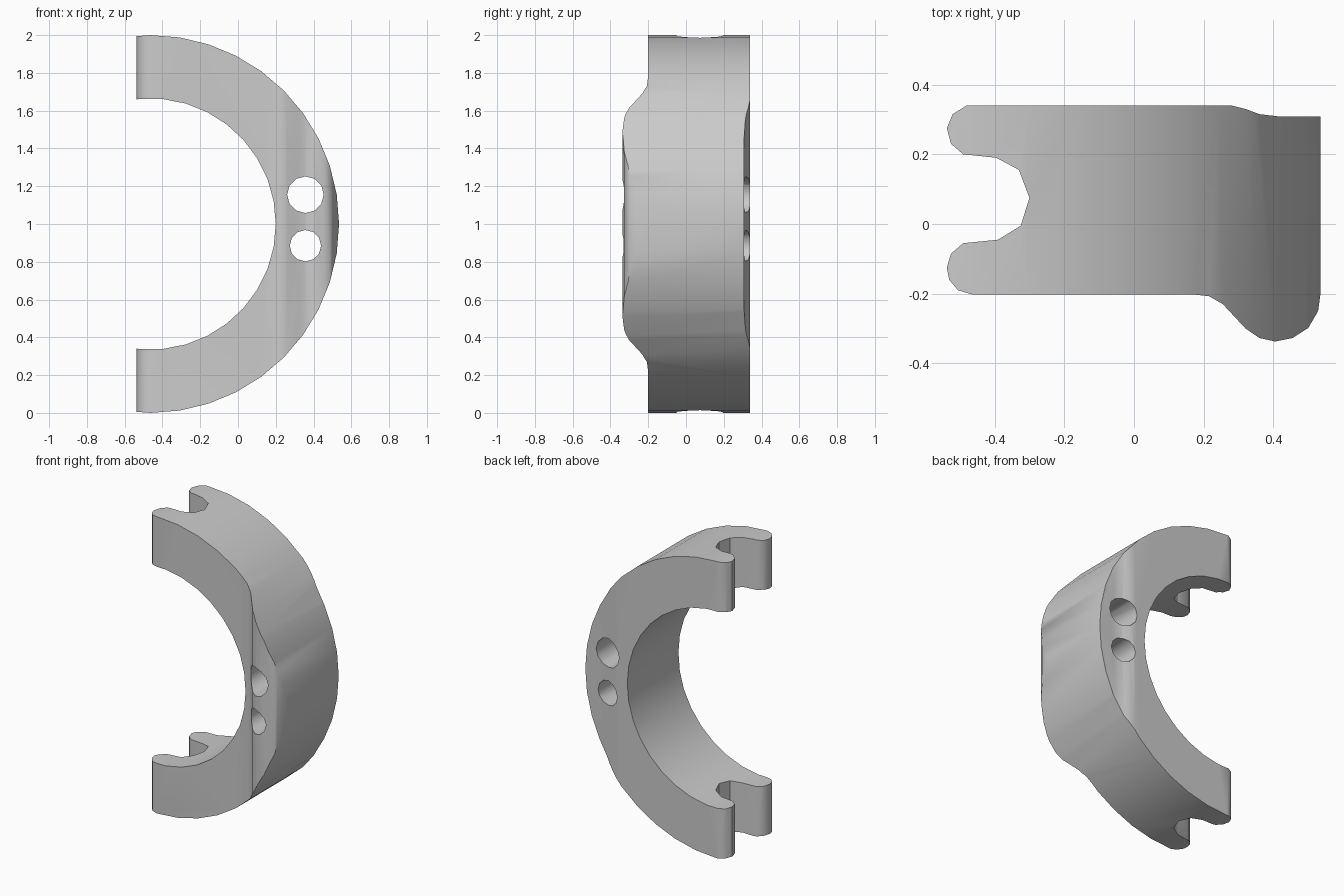
import bpy, bmesh, math
from mathutils import Vector

cube = bpy.data.objects.get("Cube")
if cube:
    bpy.data.objects.remove(cube, do_unlink=True)

grey = bpy.data.materials.new("plain_grey")
grey.use_nodes = True
colour = (0.6, 0.6, 0.6, 1)
grey.diffuse_color = colour
grey.node_tree.nodes["Principled BSDF"].inputs["Base Color"].default_value = colour


def prism(name, points, sweep):
    """Closed outline swept along a vector."""
    bm = bmesh.new()
    face = bm.faces.new([bm.verts.new(p) for p in points])
    swept = bmesh.ops.extrude_face_region(bm, geom=[face])
    verts = [g for g in swept["geom"] if isinstance(g, bmesh.types.BMVert)]
    bmesh.ops.translate(bm, verts=verts, vec=Vector(sweep))
    bmesh.ops.recalc_face_normals(bm, faces=bm.faces)
    mesh = bpy.data.meshes.new(name)
    bm.to_mesh(mesh)
    bm.free()
    mesh.materials.append(grey)
    obj = bpy.data.objects.new(name, mesh)
    bpy.context.collection.objects.link(obj)
    return obj


def arc(cx, cz, radius, start, end, steps):
    """Points of an arc in the xz plane, at the front of the cutting range."""
    angles = [math.radians(start + (end - start) * i / steps) for i in range(steps + 1)]
    return [(cx + radius * math.cos(a), -0.6, cz + radius * math.sin(a)) for a in angles]


def cut(target, tool, operation):
    mod = target.modifiers.new(operation, "BOOLEAN")
    mod.operation = operation
    mod.solver = "EXACT"
    mod.object = tool
    bpy.context.view_layer.objects.active = target
    bpy.ops.object.modifier_apply(modifier=mod.name)
    bpy.data.objects.remove(tool, do_unlink=True)


# Half ring, swept from front to back
ring = arc(-0.465, 1, 1.0, -99, 99, 22) + arc(-0.465, 1, 0.665, 105, -105, 20)
clamp = prism("half_ring_clamp", ring, (0, 1.2, 0))

# Plan outline: rounded slot on the left, bulge at the front right
outline = [
    (-0.48, 0.34), (0.28, 0.34), (0.32, 0.33), (0.36, 0.315), (0.42, 0.308), (0.6, 0.308),
    (0.6, -0.2), (0.535, -0.2), (0.528, -0.25), (0.5, -0.298), (0.455, -0.327),
    (0.405, -0.337), (0.36, -0.327), (0.32, -0.3), (0.255, -0.23), (0.215, -0.207),
    (0.17, -0.202), (-0.465, -0.202), (-0.505, -0.19), (-0.53, -0.16), (-0.537, -0.125),
    (-0.525, -0.085), (-0.49, -0.055), (-0.39, -0.045), (-0.325, -0.005),
    (-0.3, 0.075), (-0.33, 0.155), (-0.395, 0.19), (-0.49, 0.2),
    (-0.525, 0.23), (-0.537, 0.275), (-0.52, 0.315),
]
plan = prism("plan_cutter", [(x, y, -0.2) for x, y in outline], (0, 0, 2.4))
cut(clamp, plan, "INTERSECT")

# Two bolt holes
for z, radius in ((1.155, 0.097), (0.885, 0.083)):
    hole = prism("hole_cutter", arc(0.357, z, radius, 0, 330, 11), (0, 1.2, 0))
    cut(clamp, hole, "DIFFERENCE")

bpy.ops.object.select_all(action="DESELECT")
clamp.select_set(True)
bpy.context.view_layer.objects.active = clamp
bpy.ops.object.shade_smooth_by_angle(angle=math.radians(35))
